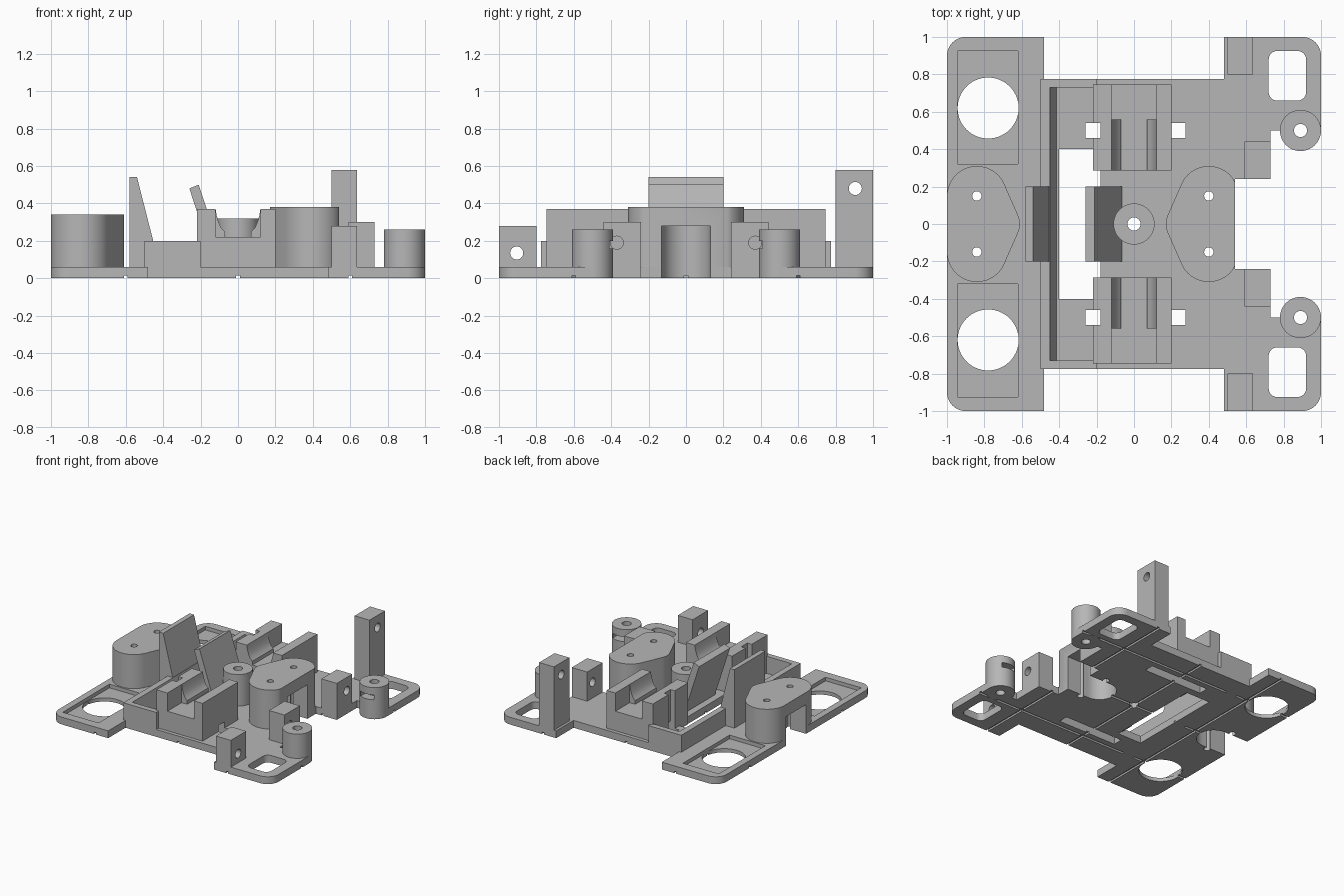
import bpy, bmesh, math
from mathutils import Vector
from mathutils.geometry import convex_hull_2d

old = bpy.data.objects.get("Cube")
if old:
    bpy.data.objects.remove(old, do_unlink=True)

GREY = (0.47, 0.47, 0.47, 1)
mat = bpy.data.materials.new("plain grey")
mat.use_nodes = True
mat.diffuse_color = GREY
mat.node_tree.nodes["Principled BSDF"].inputs["Base Color"].default_value = GREY
parts = []


def arc(cx, cy, r, a0, a1, n=10):
    """Points on an arc, angles in degrees."""
    return [(cx + r * math.cos(math.radians(a0 + (a1 - a0) * i / n)),
             cy + r * math.sin(math.radians(a0 + (a1 - a0) * i / n))) for i in range(n + 1)]


def circle(cx, cy, r, n=40):
    return arc(cx, cy, r, 0, 360, n)[:-1]


def rect(x0, x1, y0, y1):
    return [(x0, y0), (x1, y0), (x1, y1), (x0, y1)]


def hull(*outlines):
    pts = [Vector(p) for o in outlines for p in o]
    return [tuple(pts[i]) for i in convex_hull_2d(pts)]


def prism(name, outline, lo, hi, axis="z"):
    """Extrude a 2D outline along an axis; the outline uses the other two axes in order."""
    place = {"x": lambda a, b, h: (h, a, b),
             "y": lambda a, b, h: (a, h, b),
             "z": lambda a, b, h: (a, b, h)}[axis]
    bm = bmesh.new()
    rings = [[bm.verts.new(place(a, b, h)) for a, b in outline] for h in (lo, hi)]
    bm.faces.new(rings[0])
    bm.faces.new(rings[1])
    n = len(outline)
    for i in range(n):
        j = (i + 1) % n
        bm.faces.new((rings[0][i], rings[0][j], rings[1][j], rings[1][i]))
    bmesh.ops.recalc_face_normals(bm, faces=bm.faces)
    mesh = bpy.data.meshes.new(name)
    bm.to_mesh(mesh)
    bm.free()
    mesh.materials.append(mat)
    ob = bpy.data.objects.new(name, mesh)
    bpy.context.collection.objects.link(ob)
    return ob


def part(*args):
    ob = prism(*args)
    parts.append(ob)
    return ob


def cut(targets, *args):
    """Subtract a prism from each target, then drop the cutter."""
    cutter = prism("cutter", *args)
    for ob in targets:
        mod = ob.modifiers.new("cut", "BOOLEAN")
        mod.operation = "DIFFERENCE"
        mod.solver = "EXACT"
        mod.object = cutter
        bpy.context.view_layer.objects.active = ob
        bpy.ops.object.modifier_apply(modifier=mod.name)
    bpy.data.objects.remove(cutter, do_unlink=True)


def span(s, a, b):
    """Mirror a y range to the chosen side."""
    return sorted((s * a, s * b))


T = 0.06   # plate thickness

# Base plate with rounded corners and a stepped right edge
half = [(0.54, 0.24), (0.73, 0.24), (0.73, 0.5), (1, 0.5)]
half += arc(0.9, 0.9, 0.1, 0, 90)
half += [(0.48, 1), (0.48, 0.775), (-0.48, 0.775), (-0.48, 1)]
half += arc(-0.9, 0.9, 0.1, 90, 180)
plate = part("base_plate", half + [(x, -y) for x, y in reversed(half)], 0, T)

# Central window in the plate
cut([plate], rect(-0.4, -0.18, -0.4, 0.4), -1, 1)

for s in (-1, 1):
    side = "rear" if s > 0 else "front"
    # Recessed pocket with round hole, and rounded square hole
    cut([plate], rect(-0.945, -0.62, *span(s, 0.32, 0.925)), 0.03, 1)
    cut([plate], circle(-0.78, s * 0.62, 0.163, 56), -1, 1)
    cut([plate], hull(*[circle(x, s * y, 0.045, 24) for x in (0.765, 0.875)
                        for y in (0.705, 0.88)]), -1, 1)

    # Motor cradle: square slot outside, rounded trough inside
    cradle = part(side + "_motor_cradle", rect(-0.22, 0.2, *span(s, 0.285, 0.745)), 0.03, 0.37)
    cut([cradle], rect(-0.12, 0.12, 0.22, 1), *span(s, 0.56, 1), "y")
    right = [(0.07, 0.22), (0.07, 0.25), (0.09, 0.27), (0.104, 0.3), (0.114, 0.335), (0.12, 0.37),
             (0.12, 0.5)]
    cut([cradle], right + [(-x, z) for x, z in reversed(right)], *span(s, 0.2, 0.57), "y")
    # Strap channel under the cradle
    cut([plate, cradle], rect(-0.26, 0.275, *span(s, 0.46, 0.54)), -1, 0.11)
    cut([cradle], rect(-0.26, -0.18, *span(s, 0.46, 0.54)), -1, 1)

    # Low side wall
    part(side + "_side_wall", rect(-0.5, -0.2, *span(s, 0.73, 0.775)), 0, 0.2)

    # Corner pillar with screw hole and nut slot
    pillar = part(side + "_pillar", circle(0.89, s * 0.5, 0.11), 0, 0.26)
    cut([pillar, plate], circle(0.89, s * 0.5, 0.035, 24), -1, 1)
    cut([pillar], rect(0.83, 0.95, *span(s, 0.35, 0.56)), 0.16, 0.2)

    # Small drilled block
    block = part(side + "_drilled_block", rect(0.59, 0.73, *span(s, 0.24, 0.44)), T / 2, 0.3)
    cut([block], circle(s * 0.37, 0.19, 0.035, 24), 0, 1, "x")

    # Drilled end post, taller at the rear
    top, hole = (0.58, 0.48) if s > 0 else (0.28, 0.135)
    post = part(side + "_end_post", rect(0.5, 0.635, *span(s, 0.8, 1)), T / 2, top)
    cut([post], circle(s * 0.905, hole, 0.035, 24), 0, 1, "x")

# Sloped back wall, low across the full width and tall in the middle
part("low_back_wall", [(-0.5, 0), (-0.4, 0), (-0.45, 0.2), (-0.5, 0.2)], -0.775, 0.775, "y")
part("tall_wedge", [(-0.58, T / 2), (-0.41, T / 2), (-0.54, 0.54), (-0.58, 0.54)], -0.2, 0.2, "y")

# Leaning plate facing the wedge
part("leaning_plate", [(-0.12, 0.05), (-0.06, 0.05), (-0.21, 0.5), (-0.26, 0.48)], -0.2, 0.2, "y")

# Centre boss
boss = part("centre_boss", circle(0, 0, 0.11), 0.03, 0.32)
cut([boss, plate], circle(0, 0, 0.035, 24), -1, 1)

# Hollow mounts at both ends, each open to the outside
for name, d, cx, edge, height, roof in (("right", 1, 0.4, 0.54, 0.38, 0.28),
                                        ("left", -1, -0.84, 1.0, 0.34, 0.24)):
    outline = hull(circle(cx, 0.15, 0.16), circle(cx, -0.15, 0.16),
                   circle(cx - d * 0.115, 0, 0.115))
    outline = [(d * min(d * x, edge), y) for x, y in outline]
    mount = part(name + "_hollow_mount", hull(outline), 0.02, height)
    cut([mount, plate], hull(circle(cx - d * 0.06, 0, 0.13),
                             rect(*sorted((cx, cx + d * 0.3)), -0.13, 0.13)), -1, roof)
    for y in (-0.15, 0.15):
        cut([mount, plate], circle(cx, y, 0.025, 20), -1, 1)

# Shallow grooves under the plate
for c in (-0.6, 0, 0.6):
    cut([plate], rect(c - 0.01, c + 0.01, -0.01, 0.015), -2, 2, "y")
    cut([plate], rect(c - 0.01, c + 0.01, -0.01, 0.015), -2, 2, "x")

# Smooth the round walls, keep the edges sharp
bpy.ops.object.select_all(action="DESELECT")
for ob in parts:
    ob.select_set(True)
bpy.context.view_layer.objects.active = plate
bpy.ops.object.shade_smooth_by_angle(angle=math.radians(30))
